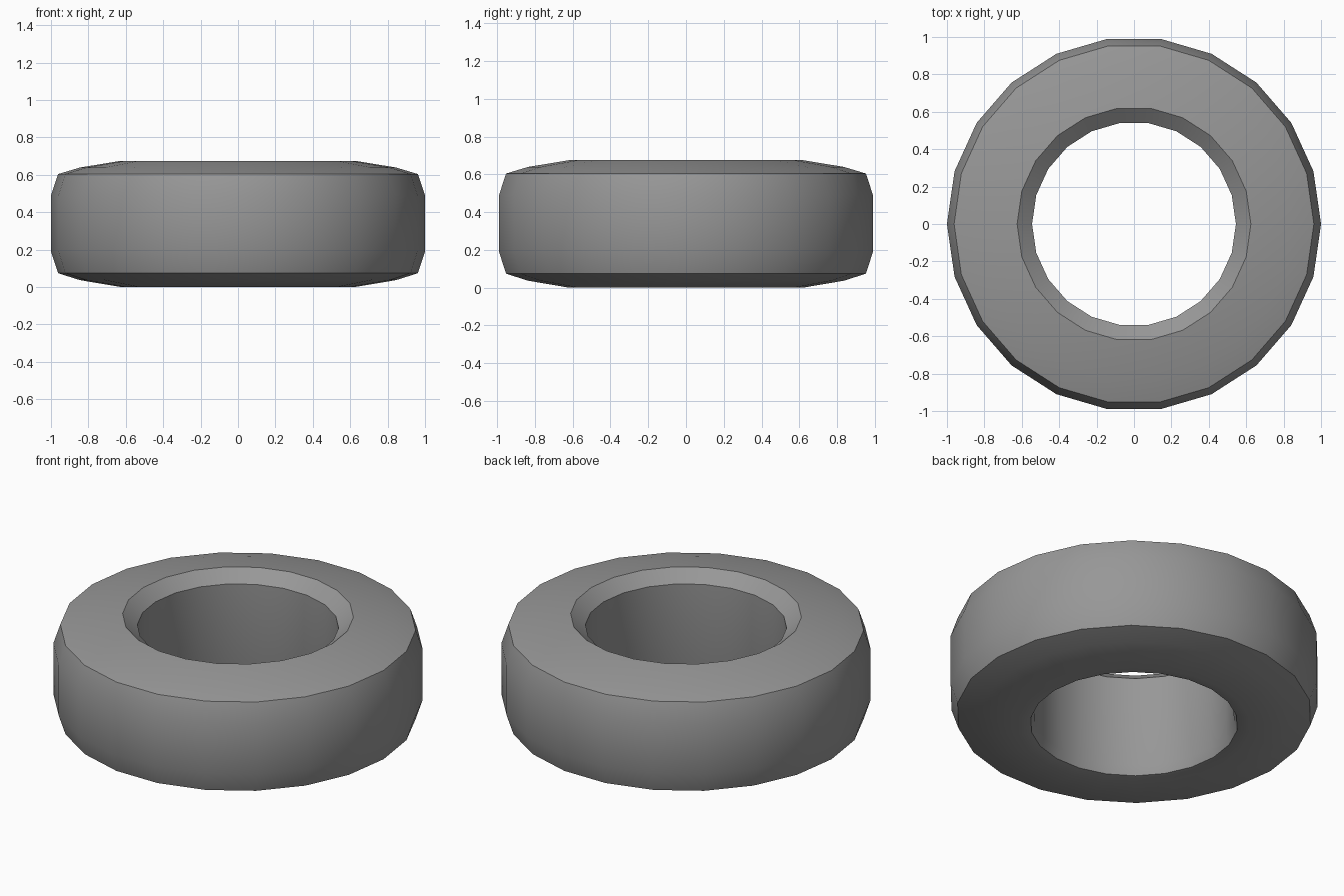
import bpy, bmesh, math

if "Cube" in bpy.data.objects:
    bpy.data.objects.remove(bpy.data.objects["Cube"])

SIDES = 22

# Closed cross-section (radius, height), counter-clockwise from the tread
PROFILE = [
    (1.0, 0.19), (1.0, 0.49),                    # tread
    (0.962, 0.604), (0.845, 0.639), (0.625, 0.675),  # upper sidewall
    (0.545, 0.61), (0.545, 0.07),                # inner rim
    (0.562, 0.013), (0.625, 0.0),                # lower rim lip
    (0.845, 0.037), (0.962, 0.074),              # lower sidewall
]


def lathe(name, profile, sides):
    bm = bmesh.new()
    rings = []
    for i in range(sides):
        a = 2 * math.pi * i / sides
        rings.append([bm.verts.new((r * math.cos(a), r * math.sin(a), z))
                      for r, z in profile])
    n = len(profile)
    for i in range(sides):
        a, b = rings[i], rings[(i + 1) % sides]
        for j in range(n):
            k = (j + 1) % n
            bm.faces.new((a[j], b[j], b[k], a[k]))
    bmesh.ops.recalc_face_normals(bm, faces=bm.faces)
    mesh = bpy.data.meshes.new(name)
    bm.to_mesh(mesh)
    bm.free()
    obj = bpy.data.objects.new(name, mesh)
    bpy.context.collection.objects.link(obj)
    return obj


# Tire ring in dark rubber grey
tire = lathe("tire", PROFILE, SIDES)
rubber = bpy.data.materials.new("rubber")
rubber.diffuse_color = (0.31, 0.31, 0.31, 1.0)
rubber.use_nodes = True
rubber.node_tree.nodes["Principled BSDF"].inputs["Base Color"].default_value = rubber.diffuse_color
tire.data.materials.append(rubber)
bpy.context.view_layer.objects.active = tire
tire.select_set(True)
bpy.ops.object.shade_smooth_by_angle(angle=math.radians(30))
